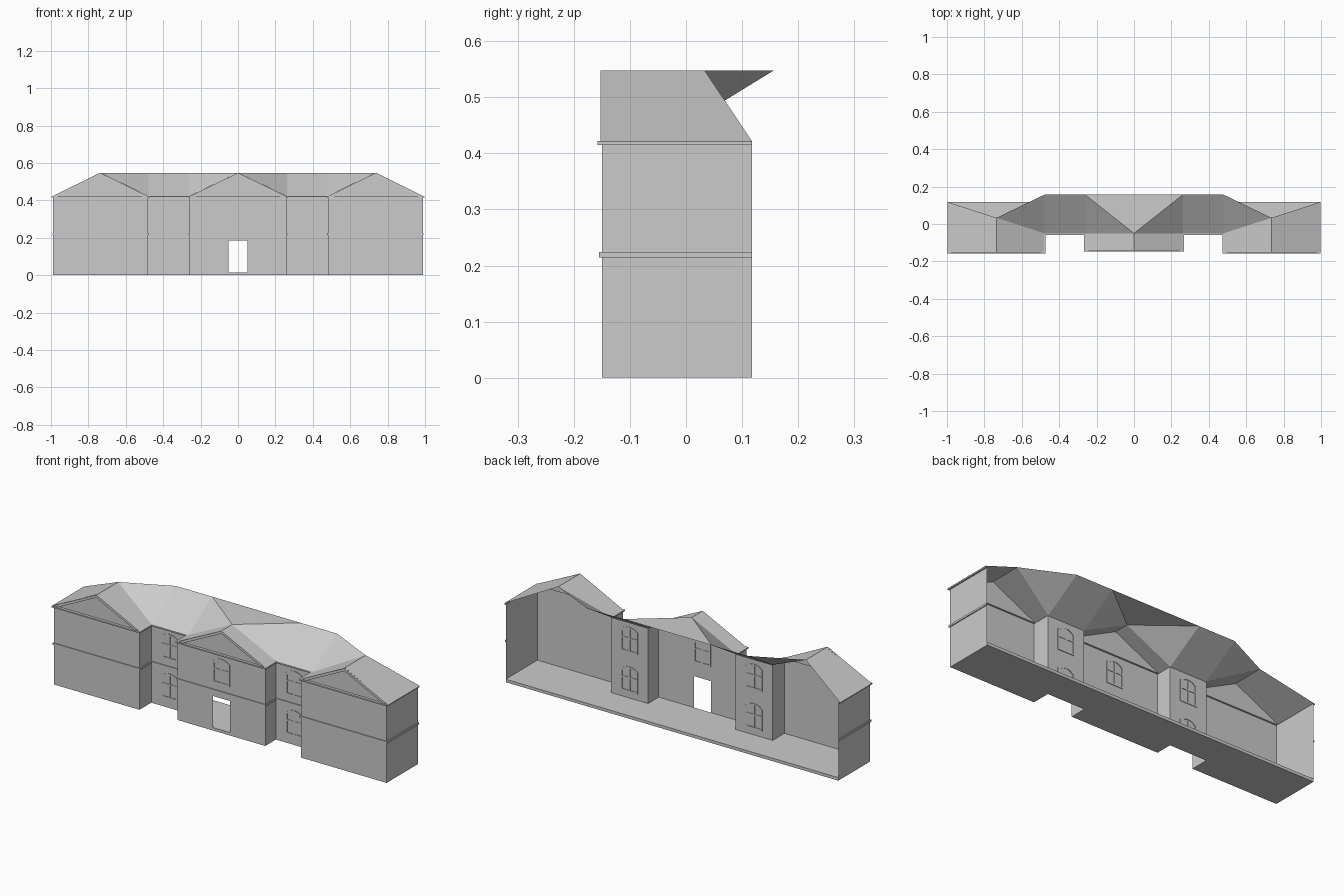
import bpy, bmesh, math
from mathutils import Vector

if "Cube" in bpy.data.objects:
    bpy.data.objects.remove(bpy.data.objects["Cube"])

EAVE, RIDGE = 0.42, 0.548
# Right half of the facade outline, from the centre to the back of the end wall
PATH = [Vector(p) for p in [(0, -.14), (.26, -.14), (.26, -.05), (.48, -.05),
                            (.48, -.15), (.988, -.15), (.988, .118)]]


def make(name, faces, mirror=True):
    """Mesh object from a list of polygons, mirrored over x = 0."""
    bm = bmesh.new()
    for f in faces:
        bm.faces.new([bm.verts.new(v) for v in f])
    bmesh.ops.remove_doubles(bm, verts=bm.verts, dist=1e-5)
    bmesh.ops.recalc_face_normals(bm, faces=bm.faces)
    me = bpy.data.meshes.new(name)
    bm.to_mesh(me)
    bm.free()
    ob = bpy.data.objects.new(name, me)
    bpy.context.collection.objects.link(ob)
    if mirror:
        m = ob.modifiers.new("Mirror", 'MIRROR')
        m.use_clip = True
        m.merge_threshold = 1e-4
    return ob


def wall(a, b, z0, z1):
    return [(a[0], a[1], z0), (b[0], b[1], z0), (b[0], b[1], z1), (a[0], a[1], z1)]


def offset_path(d):
    """Axis-aligned outline pushed outward with mitred corners."""
    n = []
    for a, b in zip(PATH, PATH[1:]):
        t = (b - a).normalized()
        n.append(Vector((t.y, -t.x)))
    out = [PATH[0] + n[0] * d]
    out += [PATH[i] + (n[i - 1] + n[i]) * d for i in range(1, len(n))]
    return out + [PATH[-1] + n[-1] * d]


# Walls, with a door opening in the centre bay
walls = [wall(a, b, 0, EAVE) for a, b in list(zip(PATH, PATH[1:]))[1:]]
walls += [wall((.05, -.14), PATH[1], 0, EAVE), wall((0, -.14), (.05, -.14), .185, EAVE)]
make("walls", walls)

# Floor slab
T = .016
loop = [(p.x, p.y) for p in PATH] + [(0, .118)]
floor = [[(x, y, z) for x, y in loop] for z in (0, T)]
floor += [wall(a, b, 0, T) for a, b in zip(loop, loop[1:])]
make("floor_slab", floor)


# Horizontal trim that follows the facade
def band(name, d, z0, z1):
    o = offset_path(d)
    fs = []
    for a, b, c, e in zip(PATH, PATH[1:], o[1:], o):
        fs.append(wall(e, c, z0, z1))
        for z in (z0, z1):
            fs.append([(q.x, q.y, z) for q in (a, b, c, e)])
    fs.append(wall(PATH[-1], o[-1], z0, z1))
    make(name, fs)


band("storey_band", .005, .214, .224)
band("cornice", .008, .415, .422)

# Roof: front gables joined to the main slope by valleys
E = EAVE + .001
wing_f, wing_b = (.735, -.152, RIDGE), (.735, .033, RIDGE)
mid_f, mid_b = (0, -.142, RIDGE), (0, -.05, RIDGE)
in_w, in_c = (.478, -.05, E), (.262, -.05, E)
top_w, top_c = (.478, .157, RIDGE), (.262, .157, RIDGE)
make("roof", [
    [wing_f, (.998, -.152, E), (.998, .118, E), wing_b],
    [wing_f, wing_b, in_w, (.478, -.152, E)],
    [wing_b, top_w, in_w],
    [in_w, top_w, top_c, in_c],
    [in_c, top_c, mid_b],
    [mid_b, top_c, (0, .157, RIDGE)],
    [mid_f, mid_b, in_c, (.262, -.142, E)],
])


# Gable walls set slightly back, with sloping trim at the roof edge
def gable(name, cx, half, y):
    h = RIDGE - E
    pts = [(cx - half, E), (cx, RIDGE), (cx + half, E)]
    k = .88
    inner = [(cx - half * k, E), (cx, E + h * k), (cx + half * k, E)]
    b = y + .008
    fs = [[(x, b, z) for x, z in pts]]
    for i in (0, 1):
        fs.append([(x, y, z) for x, z in (pts[i], pts[i + 1], inner[i + 1], inner[i])])
        (x0, z0), (x1, z1) = inner[i], inner[i + 1]
        fs.append([(x0, y, z0), (x1, y, z1), (x1, b, z1), (x0, b, z0)])
    fs.append([(pts[0][0], y, E), (pts[2][0], y, E), (pts[2][0], b, E), (pts[0][0], b, E)])
    make(name, fs, mirror=cx > 0)


gable("wing_gable", .737, .258, -.15)
gable("centre_gable", 0, .26, -.14)


# Windows: arched frame with glazing bars, proud of both wall faces
def bar(x0, x1, z0, z1, y, d):
    a, b = y - d, y + d
    return [wall((x0, a), (x1, a), z0, z1), wall((x0, b), (x1, b), z0, z1),
            wall((x0, a), (x0, b), z0, z1), wall((x1, a), (x1, b), z0, z1)] + [
            [(x0, a, z), (x1, a, z), (x1, b, z), (x0, b, z)] for z in (z0, z1)]


def window(name, cx, y, z0, mirror):
    w, h, rise, t, d = .05, .115, .02, .008, .003

    def ring(s):
        r = [(cx - w + s, z0 + s), (cx + w - s, z0 + s)]
        for i in range(7):
            u = 1 - i / 3
            r.append((cx + (w - s) * u, z0 + h - s + rise * (1 - u * u)))
        return r
    o, n = ring(0), ring(t)
    fs = []
    for i in range(len(o)):
        j = (i + 1) % len(o)
        for yy in (y - d, y + d):
            fs.append([(x, yy, z) for x, z in (o[i], o[j], n[j], n[i])])
        for r in (o, n):
            fs.append([(r[i][0], y - d, r[i][1]), (r[j][0], y - d, r[j][1]),
                       (r[j][0], y + d, r[j][1]), (r[i][0], y + d, r[i][1])])
    fs += bar(cx - .004, cx + .004, z0 + t, z0 + h + rise - t, y, d * .8)
    fs += bar(cx - w + t, cx + w - t, z0 + .07, z0 + .078, y, d * .8)
    make(name, fs, mirror)


window("lower_window", .37, -.05, .05, True)
window("upper_window", .37, -.05, .262, True)
window("centre_window", 0, -.14, .262, False)
